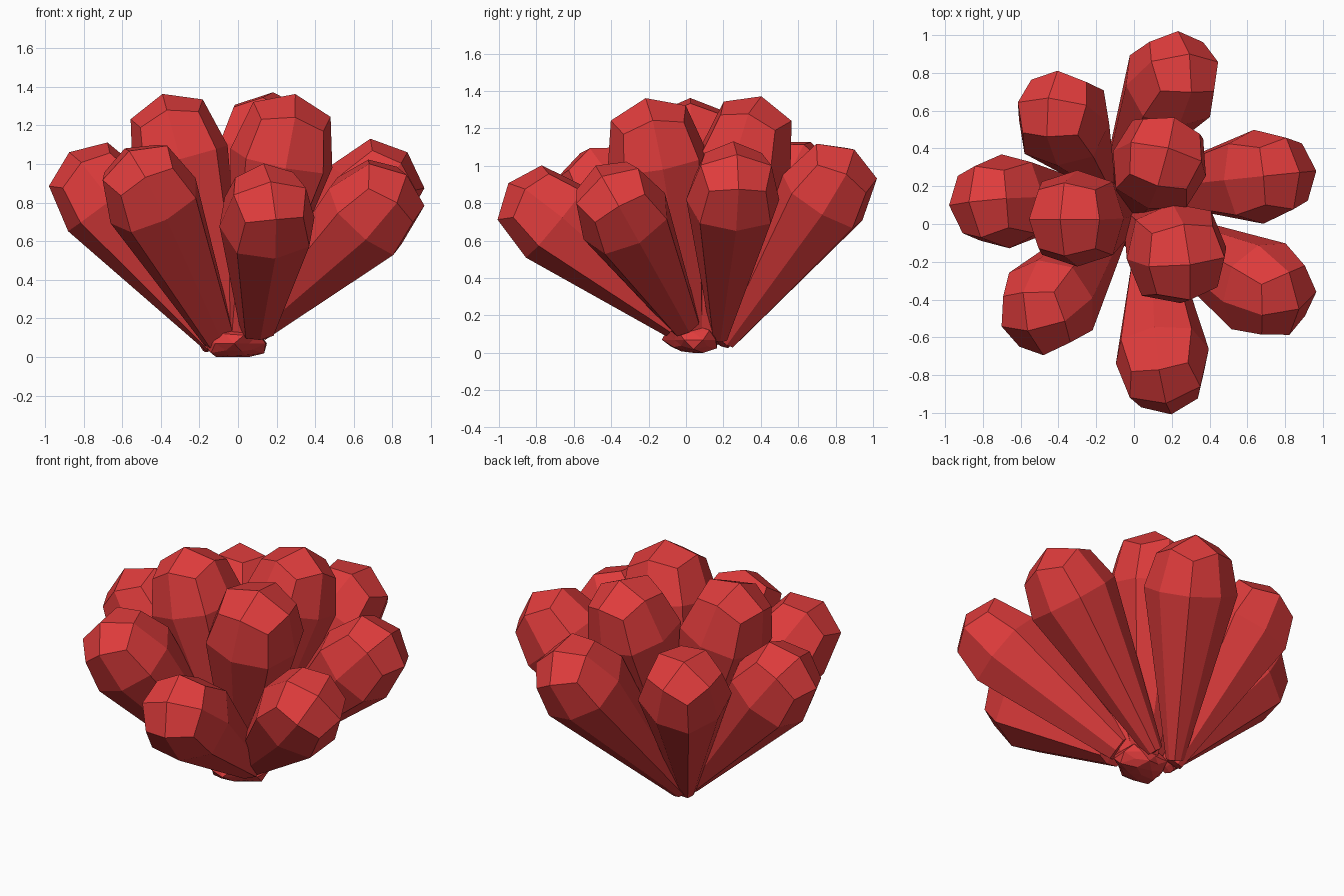
import bpy, bmesh, random
from mathutils import Vector, Matrix, Quaternion

random.seed(4)
if "Cube" in bpy.data.objects:
    bpy.data.objects.remove(bpy.data.objects["Cube"])

RED = (0.74, 0.045, 0.045, 1)
red = bpy.data.materials.new("coral red")
red.use_nodes = True
red.diffuse_color = RED
red.node_tree.nodes["Principled BSDF"].inputs["Base Color"].default_value = RED


def finish(bm, name):
    bmesh.ops.recalc_face_normals(bm, faces=bm.faces)
    mesh = bpy.data.meshes.new(name)
    bm.to_mesh(mesh)
    bm.free()
    mesh.materials.append(red)
    obj = bpy.data.objects.new(name, mesh)
    bpy.context.collection.objects.link(obj)
    return obj


def lobe(name, base, bulge, roll, radius=0.25, dome=0.325, root=0.06):
    """Rounded-cube dome on top, long cone tapering down to the base."""
    base, bulge = Vector(base), Vector(bulge)
    axis = bulge - base
    length = axis.length
    bm = bmesh.new()
    bmesh.ops.create_cube(bm, size=2)
    bmesh.ops.subdivide_edges(bm, edges=bm.edges, cuts=1, use_grid_fill=True)
    round_off = {1: 1.0, 2: 0.76, 3: 0.61}
    for v in bm.verts:
        sides = sum(abs(c) > 0.5 for c in v.co)
        co = v.co * round_off.get(sides, 1)
        if co.z < -0.01:      # tapered root
            v.co = Vector((co.x * root, co.y * root, -length + 0.02 * (co.z + 0.6)))
        else:                 # bulge and dome
            v.co = Vector((co.x * radius, co.y * radius, co.z * dome))
    turn = Vector((0, 0, 1)).rotation_difference(axis)
    spin = Quaternion((0, 0, 1), roll)
    bm.transform(Matrix.Translation(bulge) @ (turn @ spin).to_matrix().to_4x4())
    return finish(bm, name)


# Outer ring of lobes: base, bulge centre, roll
lobe("back_lobe", (-0.12, 0.22, 0.06), (0.19, 0.73, 0.83), 0.1)
lobe("back_left_lobe", (0.0, 0.18, 0.09), (0.66, 0.25, 0.82), 0.1)
lobe("front_left_lobe", (0.09, -0.01, 0.16), (0.66, -0.33, 0.73), 0.2, root=0.11)
lobe("front_lobe", (0.1, -0.05, 0.16), (0.15, -0.70, 0.70), 0.2, root=0.12)
lobe("front_right_lobe", (-0.1, 0.02, 0.1), (-0.44, -0.41, 0.81), 0.2, root=0.11)
lobe("right_lobe", (-0.13, 0.13, 0.06), (-0.68, 0.12, 0.80), 0.1)
lobe("back_right_lobe", (-0.14, 0.19, 0.05), (-0.37, 0.54, 0.84), -0.1)

# Taller inner lobes
lobe("inner_right_lobe", (-0.04, 0.05, 0.08), (-0.30, 0.03, 1.03), 0.0, 0.255, 0.345, 0.1)
lobe("inner_back_lobe", (0.0, 0.08, 0.08), (0.135, 0.32, 1.04), -0.25, 0.255, 0.345, 0.1)
lobe("inner_front_lobe", (0.02, 0.02, 0.08), (0.225, -0.155, 1.03), 0.1, 0.27, 0.345, 0.1)

# Crumpled clump where the lobes meet
bm = bmesh.new()
bmesh.ops.create_icosphere(bm, subdivisions=2, radius=1)
for v in bm.verts:
    k = random.uniform(0.75, 1.1)
    v.co = Vector((v.co.x * 0.17 * k - 0.02, v.co.y * 0.16 * k + 0.04, max(0, 0.07 + v.co.z * 0.09 * k)))
finish(bm, "root_clump")
